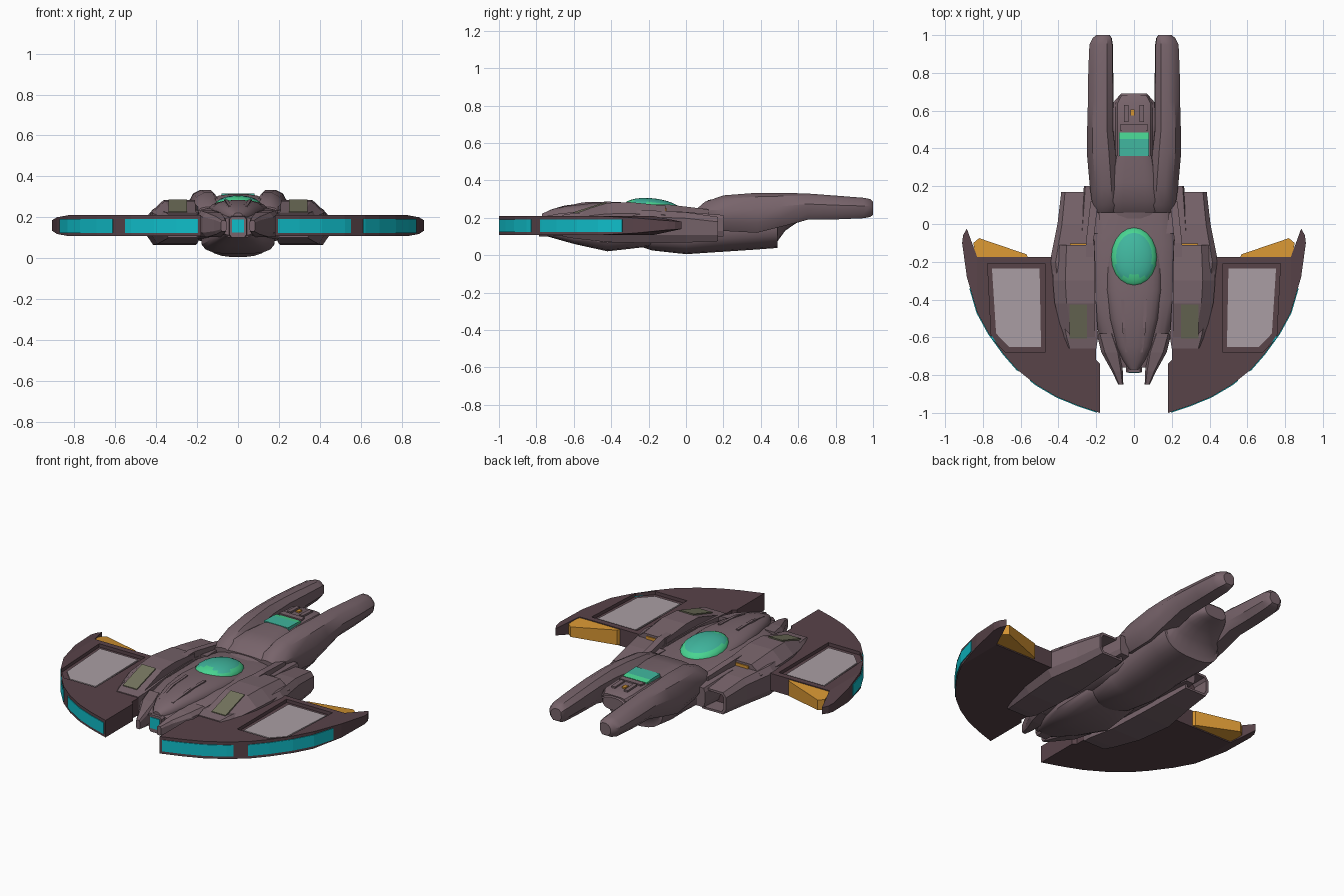
import bpy, bmesh, math
from mathutils import Matrix

if "Cube" in bpy.data.objects:
    bpy.data.objects.remove(bpy.data.objects["Cube"])


def mat(name, r, g, b):
    m = bpy.data.materials.new(name)
    m.diffuse_color = [((c / 255 + .055) / 1.055) ** 2.4 for c in (r, g, b)] + [1]
    m.use_nodes = True
    m.node_tree.nodes["Principled BSDF"].inputs["Base Color"].default_value = m.diffuse_color
    return m


HULL = mat("mauve hull", 120, 100, 107)
WING = mat("dark mauve", 88, 67, 73)
PANEL = mat("pale grey", 170, 158, 163)
CYAN = mat("cyan light", 16, 190, 202)
ORANGE = mat("orange glow", 212, 148, 50)
GREEN = mat("green glass", 72, 212, 145)
TEAL = mat("teal glass", 64, 182, 158)
OLIVE = mat("olive panel", 116, 116, 94)


def finish(name, bm, mats, mirror=False, angle=None):
    """Turn a bmesh into an object, optionally doubled across x = 0."""
    if mirror:
        new = bmesh.ops.duplicate(bm, geom=bm.verts[:] + bm.edges[:] + bm.faces[:])["geom"]
        for v in new:
            if isinstance(v, bmesh.types.BMVert):
                v.co.x = -v.co.x
    bmesh.ops.recalc_face_normals(bm, faces=bm.faces[:])
    me = bpy.data.meshes.new(name)
    bm.to_mesh(me)
    bm.free()
    for m in mats:
        me.materials.append(m)
    if angle:
        me.polygons.foreach_set("use_smooth", [True] * len(me.polygons))
        me.set_sharp_from_angle(angle=math.radians(angle))
    ob = bpy.data.objects.new(name, me)
    bpy.context.collection.objects.link(ob)
    return ob


def oval(n, p):
    """Unit cross-section: a squarish ellipse, u in -1..1 and v in 0..1."""
    pts = []
    for i in range(n):
        c, s = math.cos(2 * math.pi * (i + .5) / n), math.sin(2 * math.pi * (i + .5) / n)
        pts.append((math.copysign(abs(c) ** (2 / p), c), .5 + .5 * math.copysign(abs(s) ** (2 / p), s)))
    return pts


SQUARE = [(-1, 0), (1, 0), (1, 1), (-1, 1)]


def loft(name, m, secs, prof, mirror=False, angle=None, hollow=0):
    """Skin sections (y, centre x, half width, z low, z high) with one profile."""
    bm = bmesh.new()
    rings = [[bm.verts.new((cx + u * hw, y, z0 + v * (z1 - z0))) for u, v in prof]
             for y, cx, hw, z0, z1 in secs]
    n = len(prof)
    for a, b in zip(rings, rings[1:]):
        for i in range(n):
            bm.faces.new((a[i], a[(i + 1) % n], b[(i + 1) % n], b[i]))
    bm.faces.new(rings[0])
    end = bm.faces.new(rings[-1])
    bmesh.ops.recalc_face_normals(bm, faces=bm.faces[:])
    if hollow:  # open duct at the rear end
        bmesh.ops.inset_region(bm, faces=[end], thickness=.016)
        out = bmesh.ops.extrude_discrete_faces(bm, faces=[end])["faces"][0]
        out.material_index = 1
        for v in out.verts:
            v.co.y -= hollow
    return finish(name, bm, [m, WING], mirror, angle)


def prism(name, m, pts, z0, z1, mirror=True):
    """Upright prism; z0 and z1 may be lists with one height per corner."""
    n = len(pts)
    lo, hi = [z if isinstance(z, list) else [z] * n for z in (z0, z1)]
    bm = bmesh.new()
    a = [bm.verts.new((x, y, z)) for (x, y), z in zip(pts, lo)]
    b = [bm.verts.new((x, y, z)) for (x, y), z in zip(pts, hi)]
    for i in range(n):
        bm.faces.new((a[i], a[(i + 1) % n], b[(i + 1) % n], b[i]))
    bm.faces.new(a)
    bm.faces.new(b)
    return finish(name, bm, [m], mirror)


# Wings: curved leading edge, flat slab, recessed panel on top
ARC = [(.18, -1), (.30, -.96), (.41, -.915), (.52, -.85), (.62, -.77), (.69, -.69),
       (.77, -.58), (.83, -.47)]
wing = prism("wings", WING, ARC + [(.83, -.175), (.2, -.175), (.2, -.72), (.18, -.74)], .108, .21)
cut = prism("recess_cutter", WING, [(.47, -.21), (.775, -.21), (.755, -.6), (.68, -.68), (.47, -.68)], .19, .3)
cut.hide_render = True
mod = wing.modifiers.new("recess", "BOOLEAN")
mod.object, mod.operation, mod.solver = cut, "DIFFERENCE", "EXACT"
wing.data = bpy.data.meshes.new_from_object(wing.evaluated_get(bpy.context.evaluated_depsgraph_get()))
bpy.data.objects.remove(cut)
prism("wing_tips", WING, [(.83, -.47), (.885, -.28), (.91, -.1), (.905, -.06), (.885, -.025), (.83, -.175)],
      [.108, .118, .135, .138, .14, .108], [.21, .2, .185, .182, .18, .21])
prism("wing_panels", PANEL, [(.5, -.235), (.752, -.235), (.73, -.58), (.662, -.65), (.492, -.65)], .188, .197)

# Light strips along the leading edge
for name, pts in (("inner_light_strips", [(.195, -.995)] + ARC[1:4] + [(.55, -.826)]),
                  ("outer_light_strips", [(.61, -.778)] + ARC[4:] + [(.868, -.34)])):
    def shift(d):
        res = []
        for x, y in pts:
            dx, dy = x - .1, y + .15
            k = d / math.hypot(dx, dy)
            res.append((x + dx * k, y + dy * k))
        return res
    prism(name, CYAN, shift(.004) + shift(-.006)[::-1], .124, .192)

# Thrusters on the trailing edge of the wings
prism("wing_thrusters", ORANGE, [(.56, -.18), (.84, -.18), (.85, -.1), (.82, -.075), (.57, -.16)],
      [.115, .115, .13, .13, .115], [.205, .205, .19, .19, .205])

# Side nacelles with open rear ducts, and humps above them
NAC = [(-1, 0), (.75, 0), (1, .25), (1, .8), (.75, 1), (-1, 1)]
loft("nacelles", HULL,
     [(-.66, .28, .08, .1, .215), (-.6, .285, .095, .09, .225), (-.42, .31, .11, .07, .235),
      (-.2, .325, .12, .065, .24), (0, .31, .095, .068, .23), (.17, .305, .08, .075, .205)],
     NAC, True, hollow=.1)
loft("nacelle_fairings", HULL, [(-.05, .23, .06, .1, .235), (.2, .235, .03, .1, .215)], NAC, True)
loft("nacelle_humps", HULL,
     [(-.64, .285, .08, .19, .212), (-.42, .315, .105, .19, .28), (-.3, .32, .11, .19, .284),
      (-.11, .315, .105, .19, .265)],
     [(-1, 0), (1, 0), (1, .35), (.4, 1), (-1, 1)], True)
loft("intake_panels", OLIVE, [(-.605, .295, .046, .2, .229), (-.425, .295, .046, .26, .286)], SQUARE, True)
loft("nacelle_glow", ORANGE, [(-.115, .295, .045, .222, .252), (-.104, .295, .045, .222, .252)], SQUARE, True)
loft("nacelle_ridges", HULL, [(-.4, .235, .018, .2, .27), (-.1, .235, .02, .2, .272), (.12, .21, .02, .2, .245)],
     SQUARE, True)

# Central fuselage, keel and tail belly
loft("fuselage", HULL,
     [(-.76, 0, .08, .11, .2), (-.62, 0, .18, .1, .23), (-.4, 0, .23, .08, .25), (-.1, 0, .235, .07, .25),
      (.05, 0, .21, .07, .235), (.13, 0, .18, .08, .23)], oval(20, 3.5), angle=35)
loft("front_keel", HULL,
     [(-.74, 0, .07, .1, .16), (-.6, 0, .13, .06, .16), (-.42, 0, .18, .02, .16), (-.2, 0, .17, .045, .16),
      (-.12, 0, .1, .08, .16)], oval(16, 3), angle=35)
loft("tail_belly", HULL,
     [(-.24, 0, .1, .045, .2), (-.18, 0, .15, .025, .21), (0, 0, .17, .005, .23), (.2, 0, .18, .018, .28),
      (.38, 0, .2, .03, .29), (.488, 0, .19, .038, .29), (.49, 0, .185, .075, .29), (.53, 0, .17, .13, .29),
      (.59, 0, .14, .172, .29), (.65, 0, .105, .19, .29), (.69, 0, .07, .2, .275)], oval(24, 2.6), angle=40)

# Dome with ridges and glass canopy
loft("dome", HULL,
     [(-.77, 0, .025, .16, .222), (-.72, 0, .06, .16, .245), (-.65, 0, .09, .16, .266), (-.5, 0, .128, .16, .284),
      (-.35, 0, .148, .16, .284), (-.15, 0, .15, .16, .265), (0, 0, .125, .16, .235), (.06, 0, .09, .16, .22)],
     oval(24, 2.5), angle=40)
loft("dome_ridges", HULL, [(-.68, .04, .006, .22, .255), (-.55, .055, .008, .24, .283), (-.4, .06, .008, .25, .287)],
     SQUARE, True)
bm = bmesh.new()
bmesh.ops.create_uvsphere(bm, u_segments=20, v_segments=14, radius=1)
bmesh.ops.transform(bm, verts=bm.verts[:], matrix=Matrix.Translation((0, -.175, .246)) @
                    Matrix.Rotation(-.12, 4, "X") @ Matrix.Diagonal((.122, .16, .058, 1)))
bm.normal_update()
for f in bm.faces:  # rim and front are greener
    f.material_index = int(f.normal.z > .8 and f.calc_center_median().y > -.27)
finish("canopy", bm, [GREEN, TEAL], angle=40)

# Nose block with lamp, flanked by two claws
loft("nose_block", HULL, [(-.785, 0, .042, .1, .205), (-.62, 0, .06, .1, .22)], oval(8, 6))
loft("nose_lamp", CYAN, [(-.79, 0, .03, .125, .19), (-.78, 0, .03, .125, .19)], SQUARE)
loft("nose_claws", HULL, [(-.85, .07, .014, .13, .185), (-.78, .088, .03, .115, .205),
                          (-.68, .12, .055, .1, .225), (-.58, .15, .05, .1, .235)], oval(8, 4), True)

# Tail prongs
loft("tail_prongs", HULL,
     [(.06, .15, .05, .2, .25), (.1, .15, .07, .17, .285), (.2, .158, .076, .13, .32), (.38, .172, .078, .12, .334),
      (.5, .178, .07, .15, .334), (.65, .176, .068, .19, .33), (.81, .176, .066, .192, .318),
      (.95, .174, .062, .198, .307), (.985, .168, .05, .205, .3), (1, .164, .036, .215, .285)],
     [(-.6, 0), (.5, 0), (.92, .25), (1, .6), (.6, .9), (.1, 1), (-.5, 1), (-.95, .8), (-1, .3)], True, angle=35)

# Tail deck: neck cover, screen and small rear hatch
loft("neck_cover", HULL, [(.06, 0, .13, .18, .25), (.12, 0, .14, .18, .296), (.22, 0, .125, .18, .312),
                          (.36, 0, .1, .18, .314)], oval(16, 4), angle=35)
loft("tail_pod", HULL, [(.35, 0, .1, .2, .3), (.5, 0, .1, .2, .306), (.64, 0, .1, .2, .3), (.68, 0, .075, .21, .285)],
     oval(12, 5), angle=35)
loft("tail_screen", TEAL, [(.36, 0, .08, .29, .316), (.45, 0, .08, .29, .314)], SQUARE)
loft("tail_screen_edge", GREEN, [(.45, 0, .08, .29, .314), (.485, 0, .08, .29, .308)], SQUARE)
loft("screen_hood", HULL, [(.495, 0, .075, .29, .312), (.53, 0, .07, .29, .312)], SQUARE)
loft("hatch_rails", HULL, [(.54, .042, .012, .28, .314), (.63, .042, .012, .28, .31)], SQUARE, True)
loft("hatch_light", ORANGE, [(.575, -.008, .011, .29, .31), (.605, -.008, .011, .29, .31)], SQUARE)
